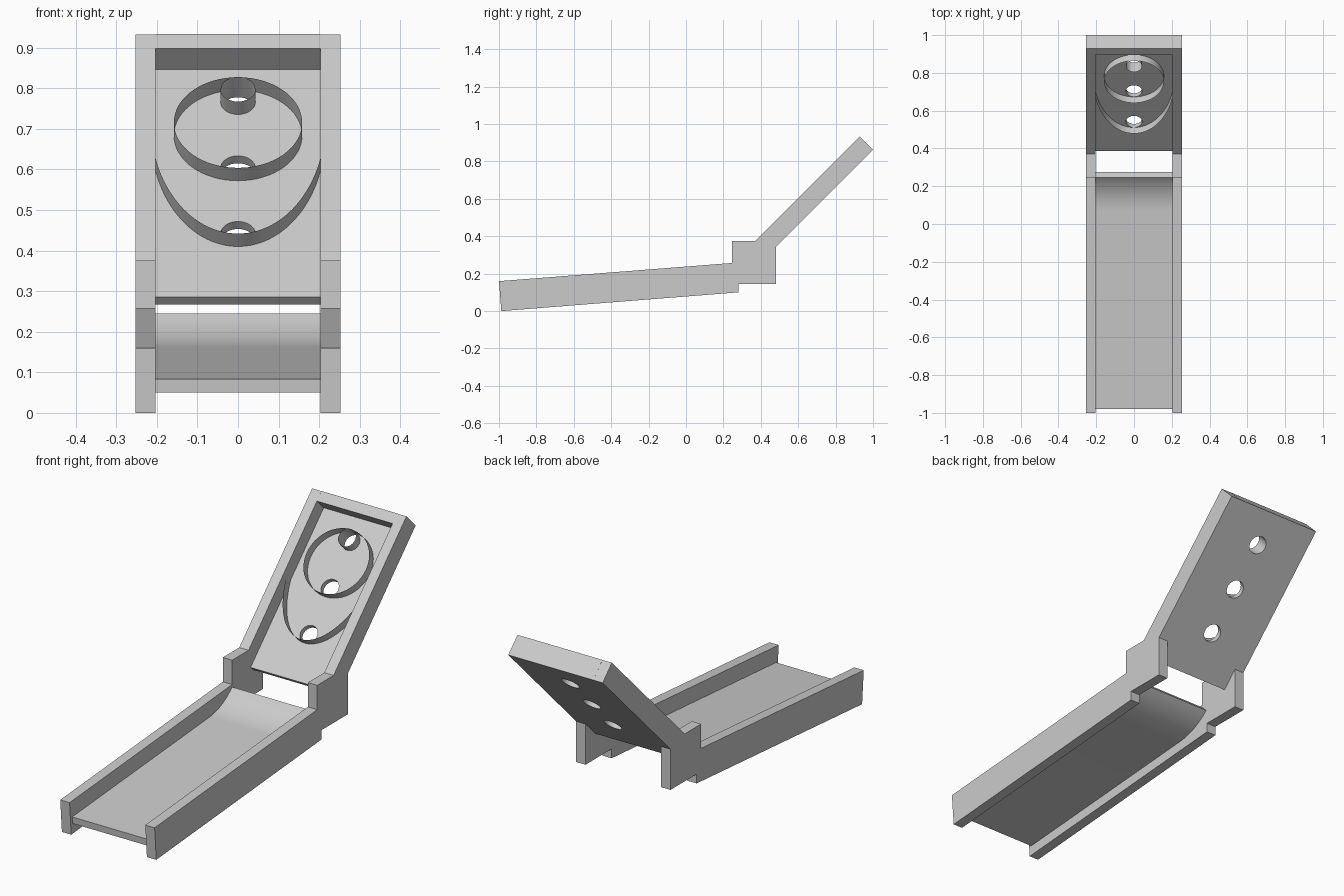
import bpy, bmesh, math
from mathutils import Matrix, Vector

if "Cube" in bpy.data.objects:
    bpy.data.objects.remove(bpy.data.objects["Cube"])

IN, OUT = 0.203, 0.253          # inner and outer x of the side rails
SLOPE = math.atan(0.078)        # lane tilt
C = math.sqrt(0.5)
# Board frame: local x = across, local y = up the 45 degree board, local z = out of its face
BOARD = Matrix(((1, 0, 0, 0), (0, C, -C, 0.1375), (0, C, C, 0), (0, 0, 0, 1)))
SURF = 0.026                    # height of the board's playing surface
RIM = 0.045                     # height of the scoring rings


def finish(name, bm, smooth=False):
    bmesh.ops.recalc_face_normals(bm, faces=bm.faces)
    me = bpy.data.meshes.new(name)
    bm.to_mesh(me)
    bm.free()
    ob = bpy.data.objects.new(name, me)
    bpy.context.collection.objects.link(ob)
    bpy.ops.object.select_all(action='DESELECT')
    ob.select_set(True)
    bpy.context.view_layer.objects.active = ob
    if smooth:
        bpy.ops.object.shade_smooth_by_angle(angle=math.radians(30))
    return ob


def side_profile(name, pts, x0, x1, smooth=False):
    """Extrude a (y, z) outline from x0 to x1."""
    bm = bmesh.new()
    f = bm.faces.new([bm.verts.new((x0, y, z)) for y, z in pts])
    r = bmesh.ops.extrude_face_region(bm, geom=[f])
    vs = [v for v in r['geom'] if isinstance(v, bmesh.types.BMVert)]
    bmesh.ops.translate(bm, verts=vs, vec=(x1 - x0, 0, 0))
    return finish(name, bm, smooth)


def board_box(name, u0, u1, w0, w1):
    bm = bmesh.new()
    bmesh.ops.create_cube(bm, size=1, matrix=BOARD
                          @ Matrix.Translation((0, (u0 + u1) / 2, (w0 + w1) / 2))
                          @ Matrix.Diagonal((2 * IN, u1 - u0, w1 - w0, 1)))
    return finish(name, bm)


def wall(name, pts, closed):
    """Thin upright wall along an (x, u) path on the board."""
    bm = bmesh.new()
    lo, hi = [[bm.verts.new(BOARD @ Vector((x, u, w))) for x, u in pts]
              for w in (SURF, SURF + RIM)]
    n = len(pts)
    for i in range(n if closed else n - 1):
        j = (i + 1) % n
        bm.faces.new((lo[i], lo[j], hi[j], hi[i]))
    return finish(name, bm, True)


def circle(u, r, n):
    return [(r * math.cos(2 * math.pi * i / n), u + r * math.sin(2 * math.pi * i / n))
            for i in range(n)]


# Side rails: lane side, upright block and board side in one outline
rail = [(-1, 0.16), (-0.9875, 0), (0.28, 0.10), (0.28, 0.145), (0.48, 0.145),
        (0.48, 0.3425), (1.0, 0.8625), (0.929, 0.933), (0.371, 0.375),
        (0.245, 0.375), (0.245, 0.257)]
for name, s in (("left_rail", -1), ("right_rail", 1)):
    side_profile(name, rail, s * IN, s * OUT)

# Rolling lane: straight sheet sweeping up into a jump at the far end
end = math.radians(45)
sy, sz = 0.0715, 0.083 + 0.078 * (0.0715 + 0.98)
R = (0.245 - sy) / (math.sin(end) - math.sin(SLOPE))
top, bottom = [(-0.98, 0.083)], [(-0.977, 0.05)]
N = 20
for i in range(N + 1):
    a = SLOPE + (end - SLOPE) * i / N
    y = sy + R * (math.sin(a) - math.sin(SLOPE))
    z = sz + R * (math.cos(SLOPE) - math.cos(a))
    t = 0.033 + 0.008 * i / N
    top.append((y, z))
    bottom.append((y + t * math.sin(a), z - t * math.cos(a)))
side_profile("lane", top + bottom[::-1], -IN, IN, True)

# Target board with three holes, and its top bar
panel = board_box("target_board", 0.378, 1.17, 0, SURF)
for u in (0.598, 0.827, 1.057):
    bm = bmesh.new()
    bmesh.ops.create_cone(bm, cap_ends=True, segments=32, radius1=0.043, radius2=0.043,
                          depth=0.2, matrix=BOARD @ Matrix.Translation((0, u, 0)))
    cutter = finish("hole_cutter", bm)
    cutter.hide_render = True
    mod = panel.modifiers.new("hole", 'BOOLEAN')
    mod.object, mod.operation, mod.solver = cutter, 'DIFFERENCE', 'EXACT'
    bpy.context.view_layer.objects.active = panel
    bpy.ops.object.modifier_apply(modifier=mod.name)
    bpy.data.objects.remove(cutter)
bpy.context.view_layer.objects.active = panel
panel.select_set(True)
bpy.ops.object.shade_smooth_by_angle(angle=math.radians(30))
board_box("top_bar", 1.17, 1.22, 0, 0.1)

# Scoring walls: large ring, small tube at the top hole, U-shaped catcher
wall("large_ring", circle(0.941, 0.158, 64), True)
wall("top_hole_tube", circle(1.057, 0.043, 32), True)
a, b = 0.215, 0.39
lim = math.asin(IN / a)
wall("lower_catcher", [(a * math.sin(lim * k / 24),
                        0.554 + b * (1 - math.cos(lim * k / 24)))
                       for k in range(-24, 25)], False)
